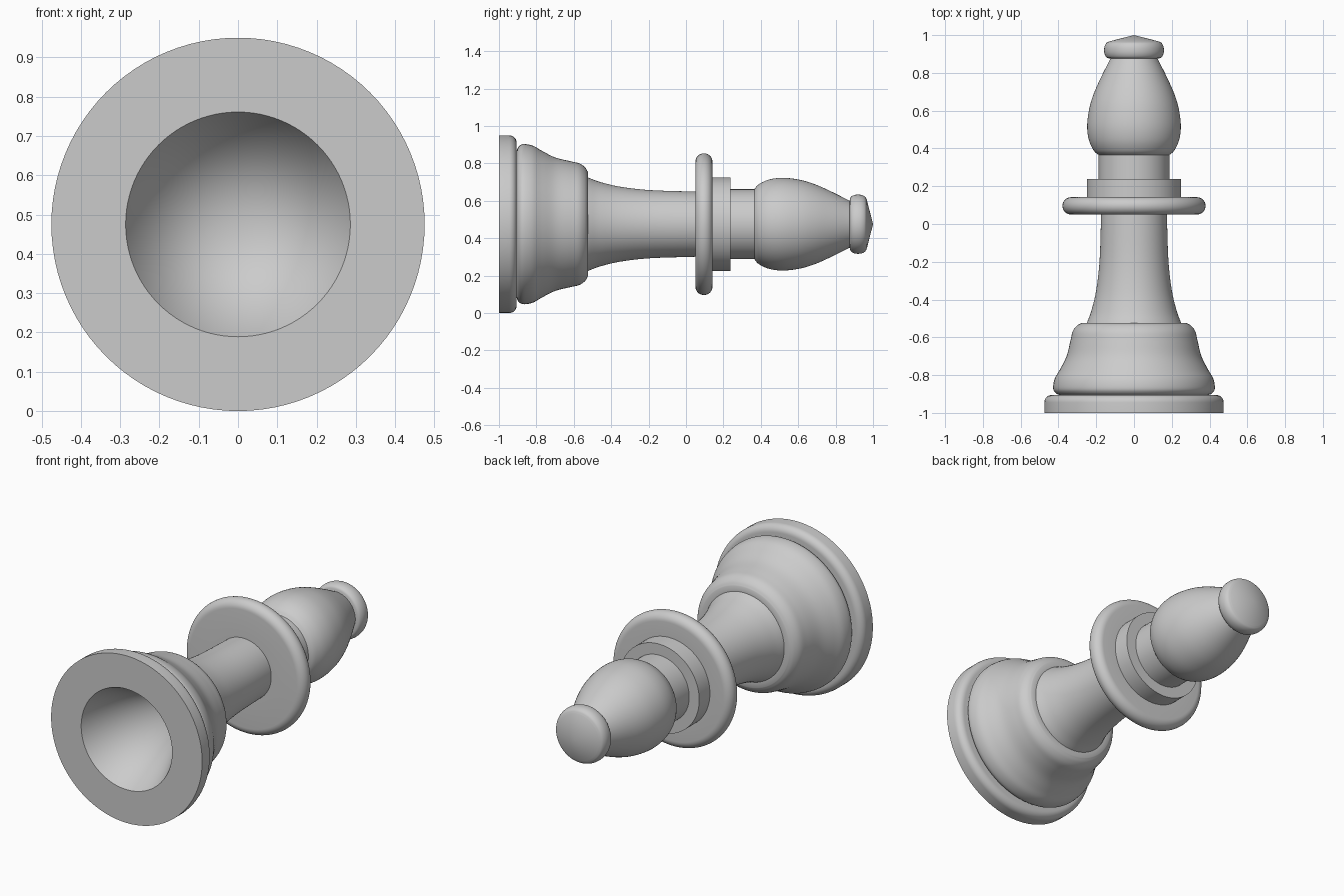
import bpy, bmesh, math
from mathutils import Vector, Matrix

if "Cube" in bpy.data.objects:
    bpy.data.objects.remove(bpy.data.objects["Cube"], do_unlink=True)

AXIS_Z = 0.475
SEGMENTS = 96

grey = bpy.data.materials.new("plain_grey")
grey.use_nodes = True
colour = (0.6, 0.6, 0.6, 1)
grey.diffuse_color = colour
grey.node_tree.nodes["Principled BSDF"].inputs["Base Color"].default_value = colour


def smooth(points, steps=5):
    """Catmull-Rom curve through (y, radius) points."""
    p = [Vector(q) for q in points]
    p = [2 * p[0] - p[1]] + p + [2 * p[-1] - p[-2]]
    out = []
    for a, b, c, d in zip(p, p[1:], p[2:], p[3:]):
        for i in range(steps):
            t = i / steps
            out.append(0.5 * (2 * b + (c - a) * t + (2 * a - 5 * b + 4 * c - d) * t**2
                              + (3 * b - a - 3 * c + d) * t**3))
    return [tuple(v) for v in out] + [points[-1]]


def arc(y, r, size, start, end, steps=8):
    """Rounded edge; angles in degrees, zero points outward, ninety to the back."""
    angles = [math.radians(start + (end - start) * i / steps) for i in range(steps + 1)]
    return [(y + size * math.sin(a), r + size * math.cos(a)) for a in angles]


def turn(name, profile):
    """Revolve a (y, radius) profile around the lying axis."""
    bm = bmesh.new()
    verts = [bm.verts.new((r, y, 0)) for y, r in profile]
    edges = [bm.edges.new(pair) for pair in zip(verts, verts[1:])]
    bmesh.ops.spin(bm, geom=verts + edges, cent=(0, 0, 0), axis=(0, 1, 0),
                   angle=math.tau, steps=SEGMENTS, use_duplicate=False)
    bmesh.ops.remove_doubles(bm, verts=bm.verts, dist=0.0001)
    bmesh.ops.recalc_face_normals(bm, faces=bm.faces)
    # Open sleeves: make the walls face away from the axis
    sleeve = any(e.is_boundary for e in bm.edges)
    flux = sum(f.normal.dot(Vector((f.calc_center_median().x, 0, f.calc_center_median().z)))
               * f.calc_area() for f in bm.faces)
    if sleeve and flux < 0:
        bmesh.ops.reverse_faces(bm, faces=bm.faces)
    bmesh.ops.transform(bm, matrix=Matrix.Translation((0, 0, AXIS_Z)), verts=bm.verts)
    mesh = bpy.data.meshes.new(name)
    bm.to_mesh(mesh)
    bm.free()
    mesh.materials.append(grey)
    obj = bpy.data.objects.new(name, mesh)
    bpy.context.collection.objects.link(obj)
    bpy.ops.object.select_all(action="DESELECT")
    obj.select_set(True)
    bpy.context.view_layer.objects.active = obj
    bpy.ops.object.shade_smooth_by_angle(angle=math.radians(32))


# Foot with a conical hollow in its underside
turn("foot", [(-0.45, 0), (-1, 0.286), (-1, 0.475)]
     + arc(-0.945, 0.435, 0.04, 0, 90) + [(-0.905, 0.395)])

# Bell-shaped plinth with a flat shoulder
turn("plinth", smooth([(-0.905, 0.395), (-0.895, 0.415), (-0.87, 0.428), (-0.82, 0.42),
                       (-0.77, 0.392), (-0.7, 0.357), (-0.62, 0.337), (-0.57, 0.325),
                       (-0.54, 0.304), (-0.525, 0.28)]) + [(-0.525, 0.25)])

# Flared neck
turn("neck", smooth([(-0.525, 0.25), (-0.46, 0.226), (-0.35, 0.2), (-0.19, 0.182),
                     (0.05, 0.174)]))

# Wide rounded disc
turn("collar_disc", [(0.05, 0.174)] + arc(0.096, 0.333, 0.046, -90, 90, 16) + [(0.142, 0.25)])

# Straight steps above the disc
turn("collar_step", [(0.142, 0.25), (0.238, 0.25), (0.238, 0.187)])
turn("head_stem", [(0.238, 0.187), (0.365, 0.187)])

# Egg-shaped head
turn("head", smooth([(0.365, 0.187), (0.39, 0.214), (0.445, 0.239), (0.52, 0.248),
                     (0.61, 0.237), (0.69, 0.213), (0.78, 0.173), (0.875, 0.125)]))

# Button tip with a shallow cone
turn("tip", smooth([(0.875, 0.125), (0.882, 0.146), (0.905, 0.157), (0.935, 0.157),
                    (0.957, 0.147), (0.967, 0.13)]) + [(1, 0)])
